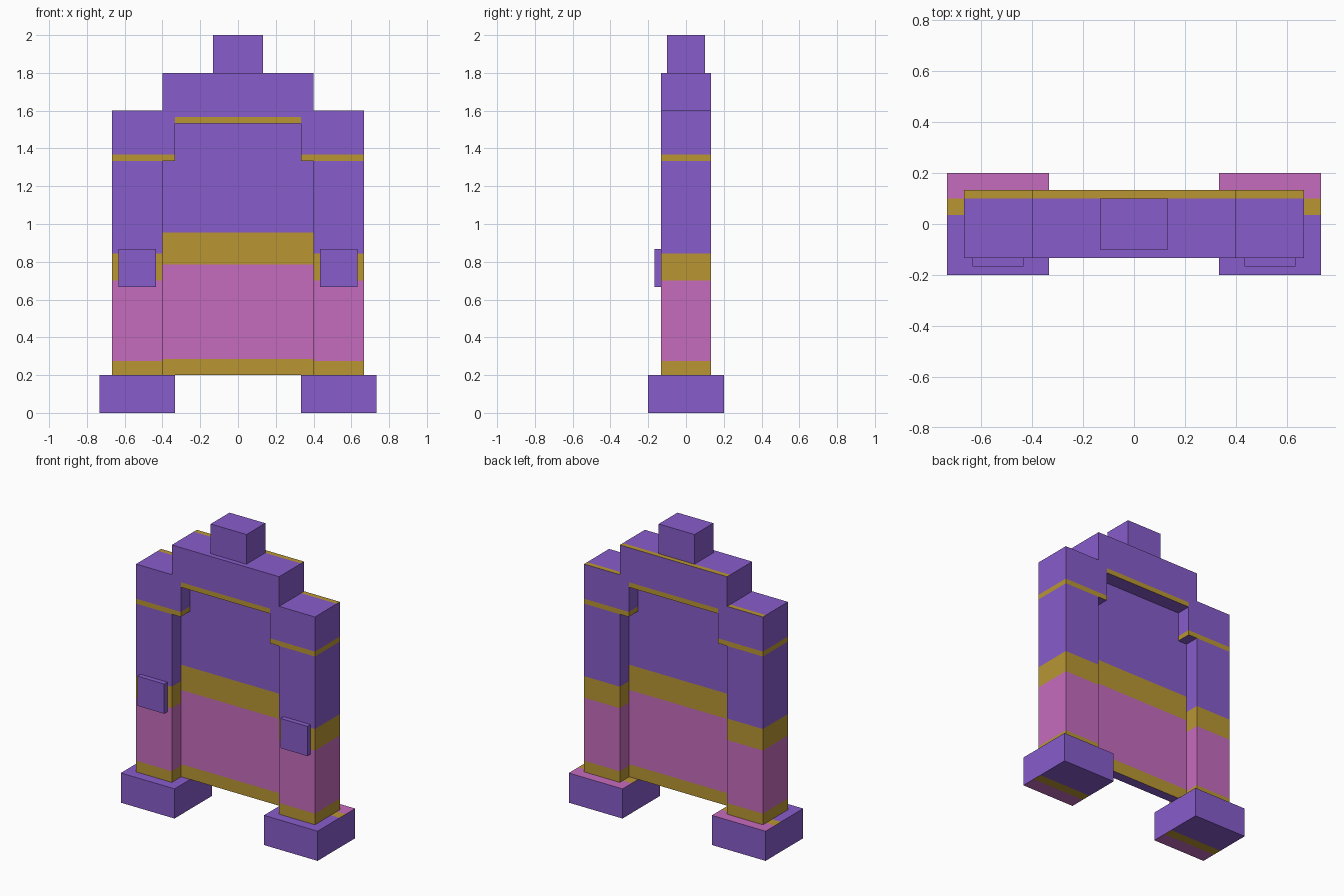
import bpy
import bmesh
from mathutils import Vector

cube = bpy.data.objects.get("Cube")
if cube:
    bpy.data.objects.remove(cube, do_unlink=True)


def make_material(name, rgb):
    mat = bpy.data.materials.new(name)
    mat.use_nodes = True
    mat.diffuse_color = (*rgb, 1)
    mat.node_tree.nodes["Principled BSDF"].inputs["Base Color"].default_value = (*rgb, 1)
    return mat


MATERIALS = [
    make_material("purple", (0.242, 0.107, 0.597)),
    make_material("gold", (0.485, 0.305, 0.034)),
    make_material("pink", (0.565, 0.150, 0.515)),
]
PURPLE, GOLD, PINK = range(3)


def banded(value, bands):
    """Colour of the first band whose upper limit lies above value."""
    for limit, colour in bands:
        if value < limit:
            return colour
    return PURPLE


def prism(name, profile, y0, y1, side_bands=(), flat_bands=()):
    """Extrude an x-z profile from y0 to y1 and colour it in bands.

    side_bands run up the walls by z; flat_bands run over the top from
    back to front by distance from the rear edge, and reversed underneath.
    """
    bm = bmesh.new()
    face = bm.faces.new([bm.verts.new((x, y0, z)) for x, z in profile])
    grown = bmesh.ops.extrude_face_region(bm, geom=[face])["geom"]
    bmesh.ops.translate(bm, vec=(0, y1 - y0, 0),
                        verts=[v for v in grown if isinstance(v, bmesh.types.BMVert)])
    bmesh.ops.recalc_face_normals(bm, faces=bm.faces)

    def cut(faces, co, no):
        edges = {e for f in faces for e in f.edges}
        verts = {v for f in faces for v in f.verts}
        bmesh.ops.bisect_plane(bm, geom=list(faces) + list(edges) + list(verts),
                               plane_co=co, plane_no=no, dist=1e-5)

    # Cut the band edges into the walls, then into the top and underside
    for z, _ in side_bands:
        cut([f for f in bm.faces if abs(f.normal.z) < 0.5], (0, 0, z), (0, 0, 1))
    for d, _ in flat_bands:
        cut([f for f in bm.faces if f.normal.z > 0.5], (0, y1 - d, 0), (0, 1, 0))
        cut([f for f in bm.faces if f.normal.z < -0.5], (0, y0 + d, 0), (0, 1, 0))

    bm.normal_update()
    for f in bm.faces:
        c = f.calc_center_median()
        if f.normal.z > 0.5:
            f.material_index = banded(y1 - c.y, flat_bands)
        elif f.normal.z < -0.5:
            f.material_index = banded(c.y - y0, flat_bands)
        else:
            f.material_index = banded(c.z, side_bands)

    mesh = bpy.data.meshes.new(name)
    bm.to_mesh(mesh)
    bm.free()
    for mat in MATERIALS:
        mesh.materials.append(mat)
    obj = bpy.data.objects.new(name, mesh)
    bpy.context.collection.objects.link(obj)
    return obj


def box(name, x0, x1, y0, y1, z0, z1, side_bands=(), flat_bands=()):
    profile = [(x0, z0), (x1, z0), (x1, z1), (x0, z1)]
    return prism(name, profile, y0, y1, side_bands, flat_bands)


D = 0.1333       # half depth of the frame
TRIM = [(0.0333, GOLD)]

# Feet, posts, shoulders and front plates on both sides
for side, s in (("left", 1), ("right", -1)):
    def side_box(name, xa, xb, *args):
        x0, x1 = sorted((s * xa, s * xb))
        return box(f"{side}_{name}", x0, x1, *args)

    side_box("foot", 0.3333, 0.7333, -0.2, 0.2, 0, 0.2,
             (), [(0.1, PINK), (0.165, GOLD)])
    side_box("post", 0.4, 0.6667, -D, D, 0.2, 1.3333,
             [(0.275, GOLD), (0.70, PINK), (0.845, GOLD)])
    side_box("shoulder", 0.3333, 0.6667, -D, D, 1.3333, 1.6,
             [(1.3667, GOLD)], TRIM)
    side_box("front_plate", 0.4333, 0.6333, -0.1667, -D, 0.6667, 0.8667)

# Thin recessed panel between the posts
box("centre_panel", -0.4, 0.4, -0.0333, 0.0333, 0.2, 1.5333,
    [(0.285, GOLD), (0.785, PINK), (0.955, GOLD)])

# Top beam, stepped in to sit between the shoulders
half = [(0.3333, 1.5333), (0.3333, 1.6), (0.4, 1.6), (0.4, 1.8)]
prism("top_beam", half + [(-x, z) for x, z in reversed(half)], -D, D,
      [(1.5667, GOLD)], TRIM)

# Cap block
box("cap_block", -0.1333, 0.1333, -0.1, 0.1, 1.8, 2.0)
